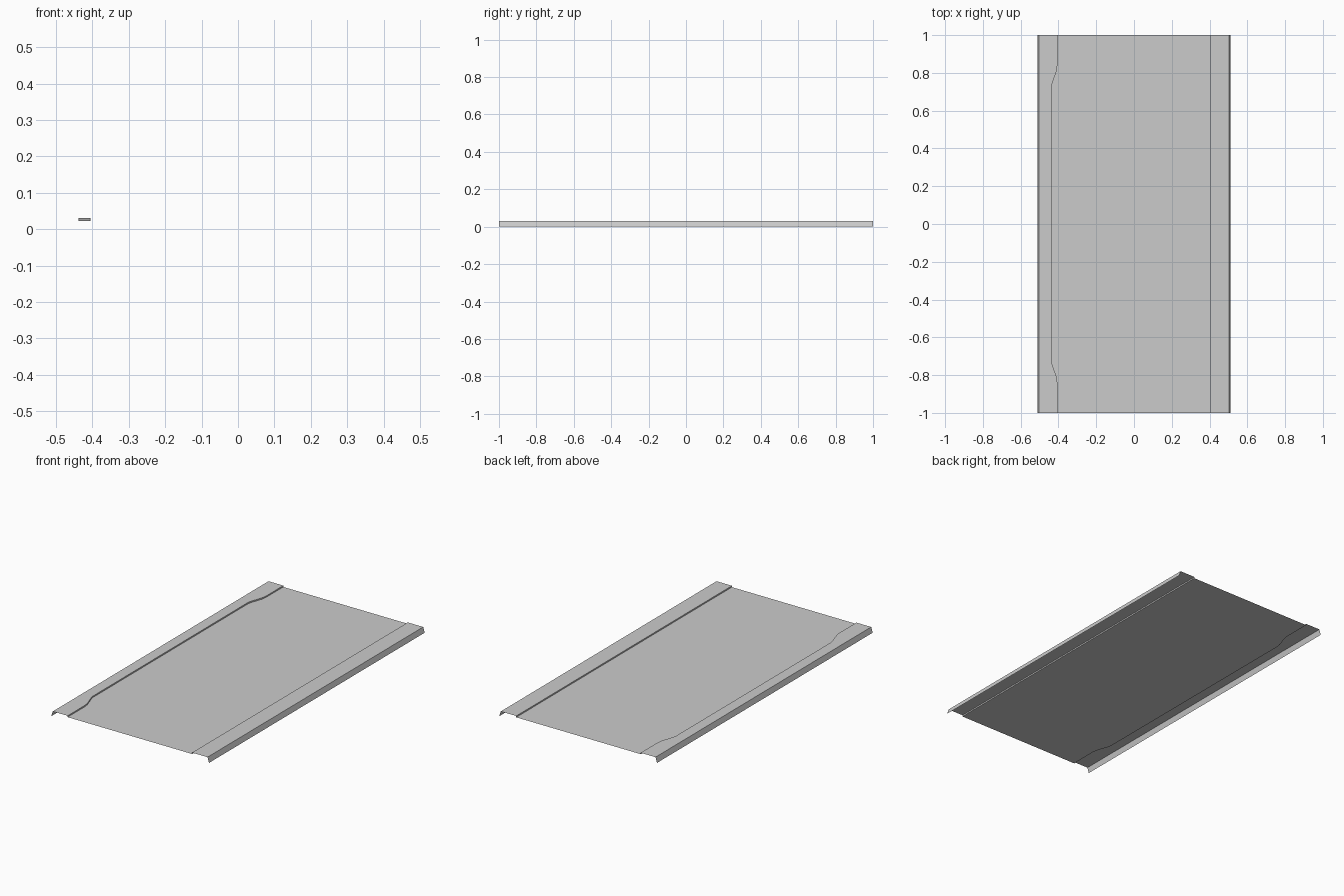
import bpy, bmesh

if "Cube" in bpy.data.objects:
    bpy.data.objects.remove(bpy.data.objects["Cube"])

TOP, FLOOR = 0.031, 0.023      # rim height, recessed panel height

# Recess edge on the left side: (y, x), mirrored front to back
half = [(0.72, -0.438), (0.74, -0.434), (0.81, -0.410), (0.84, -0.406), (1.0, -0.406)]
edge = [(-y, x) for y, x in reversed(half)] + half


def sheet(name, left, right, z_left, z_right):
    """Open sheet between two lines given as (y, x) lists."""
    bm = bmesh.new()
    a = [bm.verts.new((x, y, z_left)) for y, x in left]
    b = [bm.verts.new((x, y, z_right)) for y, x in right]
    for i in range(len(a) - 1):
        bm.faces.new((a[i], b[i], b[i + 1], a[i + 1]))
    bmesh.ops.dissolve_limit(bm, angle_limit=0.001, verts=bm.verts, edges=bm.edges)
    mesh = bpy.data.meshes.new(name)
    bm.to_mesh(mesh)
    bm.free()
    obj = bpy.data.objects.new(name, mesh)
    bpy.context.collection.objects.link(obj)
    return obj


def line(x):
    return [(y, x) for y, _ in edge]


# Folded outer lips, flaring slightly outward
sheet("left_lip", line(-0.512), line(-0.502), 0, TOP)
sheet("right_lip", line(0.502), line(0.512), TOP, 0)

# Raised rims
sheet("left_rim", line(-0.502), edge, TOP, TOP)
sheet("right_rim", line(0.402), line(0.502), TOP, TOP)

# Small steps down to the recessed panel
sheet("left_step", edge, edge, TOP, FLOOR)
sheet("right_step", line(0.402), line(0.402), FLOOR, TOP)

# Main flat panel
sheet("panel", edge, line(0.402), FLOOR, FLOOR)
